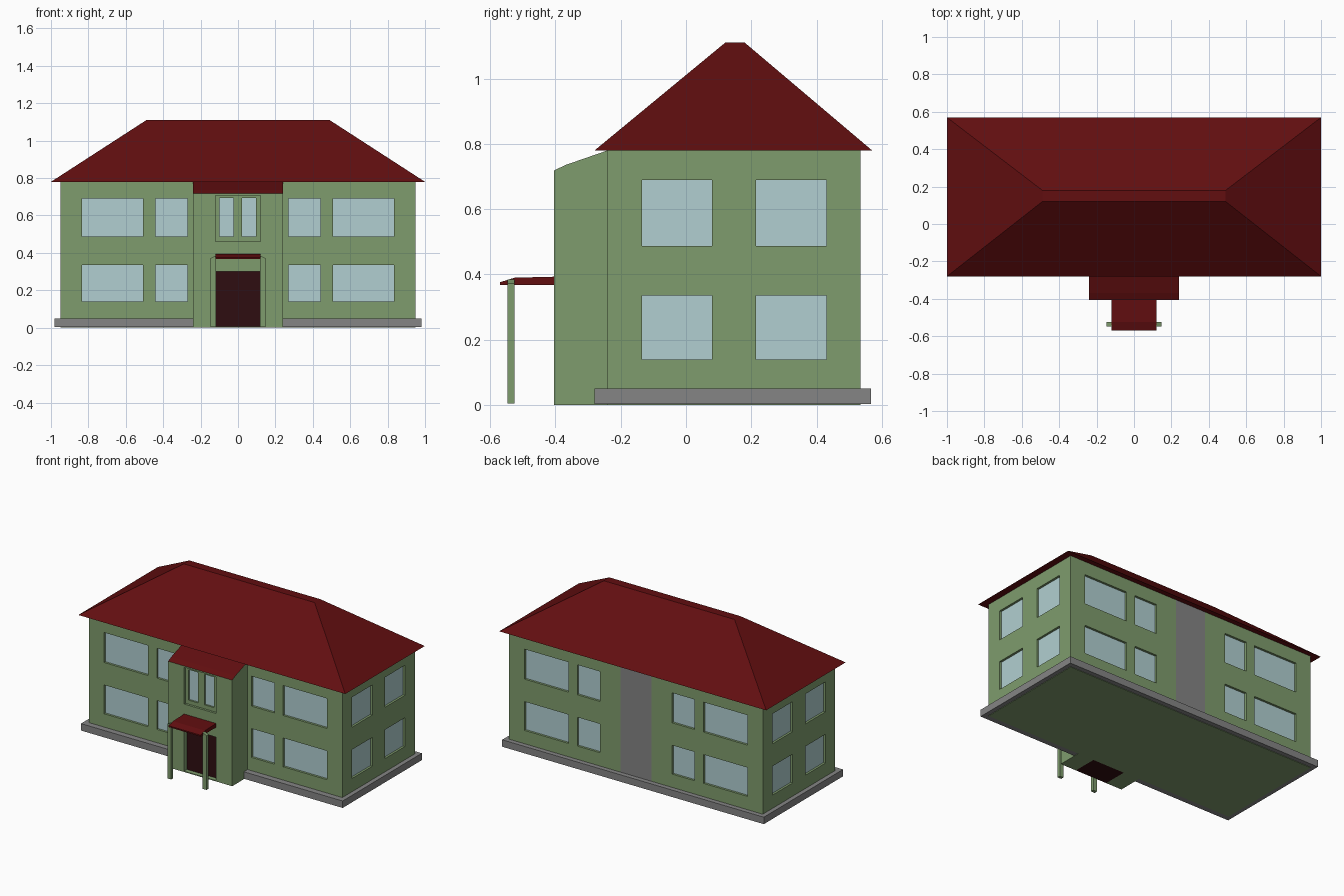
import bpy
import bmesh
from mathutils import Vector

cube = bpy.data.objects.get("Cube")
if cube:
    bpy.data.objects.remove(cube, do_unlink=True)


def material(name, srgb):
    mat = bpy.data.materials.new(name)
    col = [((c / 255 + 0.055) / 1.055) ** 2.4 for c in srgb] + [1]
    mat.use_nodes = True
    mat.diffuse_color = col
    bsdf = next(n for n in mat.node_tree.nodes if n.type == 'BSDF_PRINCIPLED')
    bsdf.inputs["Base Color"].default_value = col
    return mat


green = material("wall green", (127, 156, 109))
red = material("roof red", (98, 14, 16))
glass = material("window glass", (177, 207, 209))
grey = material("stone grey", (133, 133, 133))
dark = material("door dark red", (47, 13, 17))


def prism(profile, x0, x1):
    """Extrude a (y, z) profile from x0 to x1."""
    bm = bmesh.new()
    face = bm.faces.new([bm.verts.new((x0, y, z)) for y, z in profile])
    ext = bmesh.ops.extrude_face_region(bm, geom=[face])["geom"]
    verts = [v for v in ext if isinstance(v, bmesh.types.BMVert)]
    bmesh.ops.translate(bm, verts=verts, vec=(x1 - x0, 0, 0))
    bmesh.ops.recalc_face_normals(bm, faces=bm.faces)
    return bm


def box(x0, x1, y0, y1, z0, z1):
    return prism([(y0, z0), (y1, z0), (y1, z1), (y0, z1)], x0, x1)


def slice_at(bm, axis, values):
    """Cut the whole mesh at each value along an axis."""
    normal = Vector((0, 0, 0))
    normal[axis] = 1
    for v in values:
        bmesh.ops.bisect_plane(bm, geom=bm.verts[:] + bm.edges[:] + bm.faces[:],
                               dist=1e-5, plane_co=normal * v, plane_no=normal)


def facing(bm, axis, sign, spans, heights):
    """Faces looking along an axis whose centre lies in the given rectangles."""
    bm.normal_update()
    other = 1 - axis
    found = []
    for f in bm.faces:
        c = f.calc_center_median()
        if (f.normal[axis] * sign > 0.9
                and any(a < c[other] < b for a, b in spans)
                and any(a < c.z < b for a, b in heights)):
            found.append(f)
    return found


def recess(bm, faces, depth, mat_index):
    bmesh.ops.inset_individual(bm, faces=faces, thickness=0, depth=-depth)
    for f in faces:
        f.material_index = mat_index


def finish(name, bm, *mats):
    mesh = bpy.data.meshes.new(name)
    bm.to_mesh(mesh)
    bm.free()
    for m in mats:
        mesh.materials.append(m)
    obj = bpy.data.objects.new(name, mesh)
    bpy.context.collection.objects.link(obj)
    return obj


# House body with recessed windows on all four sides
half = [(0.27, 0.44), (0.507, 0.835)]
long_spans = half + [(-b, -a) for a, b in half]
side_spans = [(-0.135, 0.08), (0.215, 0.43)]
floors = [(0.14, 0.335), (0.487, 0.69)]
strip = [(-0.115, 0.115)]

bm = box(-0.95, 0.95, -0.24, 0.535, 0, 0.785)
slice_at(bm, 0, [v for s in long_spans + strip for v in s])
slice_at(bm, 1, [v for s in side_spans for v in s])
slice_at(bm, 2, [v for s in floors for v in s])
for axis, spans in ((1, long_spans), (0, side_spans)):
    for sign in (-1, 1):
        recess(bm, facing(bm, axis, sign, spans, floors), 0.015, 1)
# Grey strip up the middle of the back wall
for f in facing(bm, 1, 1, strip, [(0, 1)]):
    f.material_index = 2
finish("house_body", bm, green, glass, grey)

# Plinth around the foot of the walls
finish("plinth", box(-0.98, 0.98, -0.28, 0.567, 0.003, 0.05), grey)

# Hipped roof with a narrow flat top
bm = box(-1, 1, -0.28, 0.57, 0.78, 1.11)
for v in bm.verts:
    if v.co.z > 1:
        v.co.x = 0.49 if v.co.x > 0 else -0.49
        v.co.y = 0.18 if v.co.y > 0 else 0.12
finish("main_roof", bm, red)

# Entrance bay with sloping top, doorway and window panel
door = ([(-0.12, 0.12)], [(0.006, 0.3)])
panel = ([(-0.12, 0.12)], [(0.46, 0.708)])
panes = ([(-0.098, -0.025), (0.022, 0.095)], [(0.487, 0.693)])

bm = prism([(-0.405, 0), (-0.405, 0.718), (-0.37, 0.735),
            (-0.24, 0.78), (-0.24, 0)], -0.24, 0.24)
slice_at(bm, 0, [-0.12, 0.12])
slice_at(bm, 2, [*door[1][0], *panel[1][0]])
recess(bm, facing(bm, 1, -1, *door), 0.03, 2)
recess(bm, facing(bm, 1, -1, *panel), 0.015, 0)
slice_at(bm, 0, [v for s in panes[0] for v in s])
slice_at(bm, 2, panes[1][0])
recess(bm, facing(bm, 1, -1, *panes), 0.012, 3)
bm.normal_update()
for f in bm.faces:
    c = f.calc_center_median()
    if f.normal.z > 0.5 and c.z > 0.715:
        f.material_index = 1
    elif f.normal.z < -0.5 and c.z < 0.001 and abs(c.x) < 0.12:
        f.material_index = 2
finish("entrance_bay", bm, green, red, dark, glass)

# Canopy over the door
finish("door_canopy", prism([(-0.57, 0.367), (-0.57, 0.376), (-0.525, 0.39),
                             (-0.405, 0.393), (-0.405, 0.367)], -0.12, 0.12), red)

# Canopy posts with tops sloping outwards
for name, s in (("left_post", 1), ("right_post", -1)):
    lo, hi = sorted((s * 0.118, s * 0.147))
    bm = box(lo, hi, -0.547, -0.525, 0.004, 0.385)
    for v in bm.verts:
        if v.co.z > 0.3 and abs(v.co.x) > 0.13:
            v.co.z = 0.372
    finish(name, bm, green)
